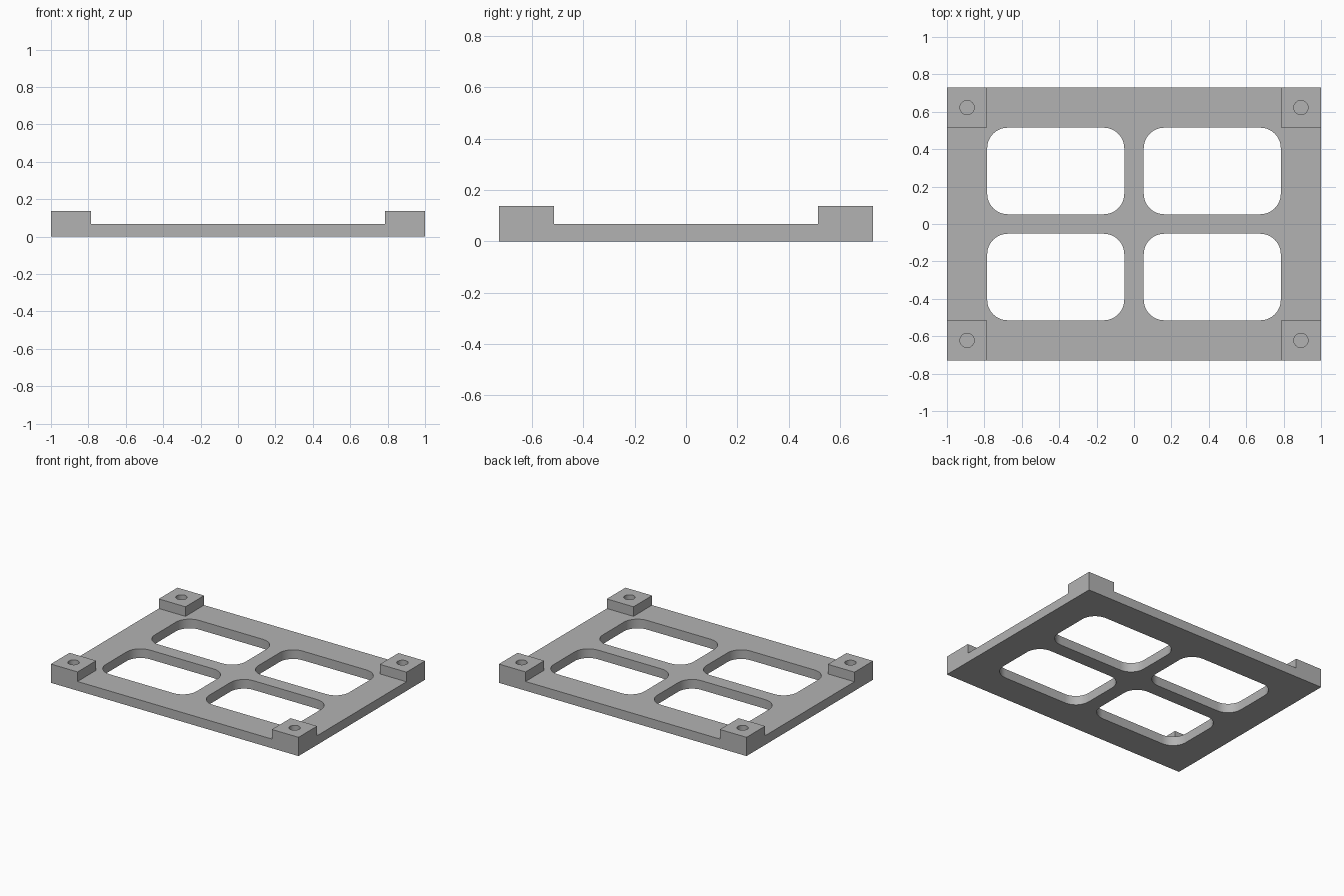
import bpy, bmesh, math
from mathutils import Vector

if "Cube" in bpy.data.objects:
    bpy.data.objects.remove(bpy.data.objects["Cube"], do_unlink=True)

HALF_X, HALF_Y = 1.0, 0.73
POST = 0.215                    # side of a corner post
PLATE_TOP, POST_TOP = 0.067, 0.137
BAR = 0.052                     # half width of the cross bars
CORNER = 0.11                   # window corner radius
HOLE_R, HOLE_FLOOR = 0.038, 0.04

grey = bpy.data.materials.new("grey")
grey.use_nodes = True
grey.diffuse_color = (0.45, 0.45, 0.45, 1)
grey.node_tree.nodes["Principled BSDF"].inputs["Base Color"].default_value = grey.diffuse_color


def make_object(name, bm):
    bmesh.ops.recalc_face_normals(bm, faces=bm.faces)
    mesh = bpy.data.meshes.new(name)
    bm.to_mesh(mesh)
    bm.free()
    mesh.materials.append(grey)
    obj = bpy.data.objects.new(name, mesh)
    bpy.context.collection.objects.link(obj)
    return obj


def raise_faces(bm, faces, height):
    """Extrude faces straight up as one region."""
    out = bmesh.ops.extrude_face_region(bm, geom=faces)["geom"]
    verts = [g for g in out if isinstance(g, bmesh.types.BMVert)]
    bmesh.ops.translate(bm, verts=verts, vec=(0, 0, height))
    return [g for g in out if isinstance(g, bmesh.types.BMFace)]


def add_prism(bm, points, bottom, top):
    face = bm.faces.new([bm.verts.new((x, y, bottom)) for x, y in points])
    raise_faces(bm, [face], top - bottom)


def rounded_rect(cx, cy, hx, hy, r, steps=10):
    points = []
    for quarter, (sx, sy) in enumerate([(1, 1), (-1, 1), (-1, -1), (1, -1)]):
        for i in range(steps + 1):
            a = math.pi / 2 * (quarter + i / steps)
            points.append((cx + sx * (hx - r) + r * math.cos(a),
                           cy + sy * (hy - r) + r * math.sin(a)))
    return points


# Plate with raised corner posts, as one solid
bm = bmesh.new()
xs = [-HALF_X, POST - HALF_X, HALF_X - POST, HALF_X]
ys = [-HALF_Y, POST - HALF_Y, HALF_Y - POST, HALF_Y]
grid = [[bm.verts.new((x, y, 0)) for x in xs] for y in ys]
base = [bm.faces.new((grid[j][i], grid[j][i + 1], grid[j + 1][i + 1], grid[j + 1][i]))
        for j in range(3) for i in range(3)]
top = raise_faces(bm, base, PLATE_TOP)
corners = []
for f in top:
    c = f.calc_center_median()
    if abs(c.x) > HALF_X - POST and abs(c.y) > HALF_Y - POST:
        corners.append(f)
raise_faces(bm, corners, POST_TOP - PLATE_TOP)
# Extruding keeps the old faces only at the open base
bmesh.ops.delete(bm, geom=[f for f in bm.faces if f.calc_area() < 1e-9], context='FACES')
bmesh.ops.recalc_face_normals(bm, faces=bm.faces)
bmesh.ops.dissolve_limit(bm, angle_limit=0.01, verts=bm.verts, edges=bm.edges)
frame = make_object("mounting_frame", bm)

# Cutters for the four windows and the four blind screw holes
bm = bmesh.new()
win_x, win_y = HALF_X - POST, HALF_Y - POST
for sx in (-1, 1):
    for sy in (-1, 1):
        add_prism(bm, rounded_rect(sx * (win_x + BAR) / 2, sy * (win_y + BAR) / 2,
                                   (win_x - BAR) / 2, (win_y - BAR) / 2, CORNER),
                  -0.1, 0.3)
        cx, cy = sx * (HALF_X - POST / 2), sy * (HALF_Y - POST / 2)
        ring = [(cx + HOLE_R * math.cos(math.tau * i / 32),
                 cy + HOLE_R * math.sin(math.tau * i / 32)) for i in range(32)]
        add_prism(bm, ring, HOLE_FLOOR, 0.3)
cutter = make_object("opening_cutter", bm)
cutter.hide_render = True

# Cut the openings and remove the cutter
cut = frame.modifiers.new("openings", 'BOOLEAN')
cut.operation = 'DIFFERENCE'
cut.solver = 'EXACT'
cut.object = cutter
bpy.ops.object.select_all(action='DESELECT')
frame.select_set(True)
bpy.context.view_layer.objects.active = frame
bpy.ops.object.modifier_apply(modifier=cut.name)
bpy.data.objects.remove(cutter, do_unlink=True)
bpy.ops.object.shade_smooth_by_angle(angle=math.radians(30))
